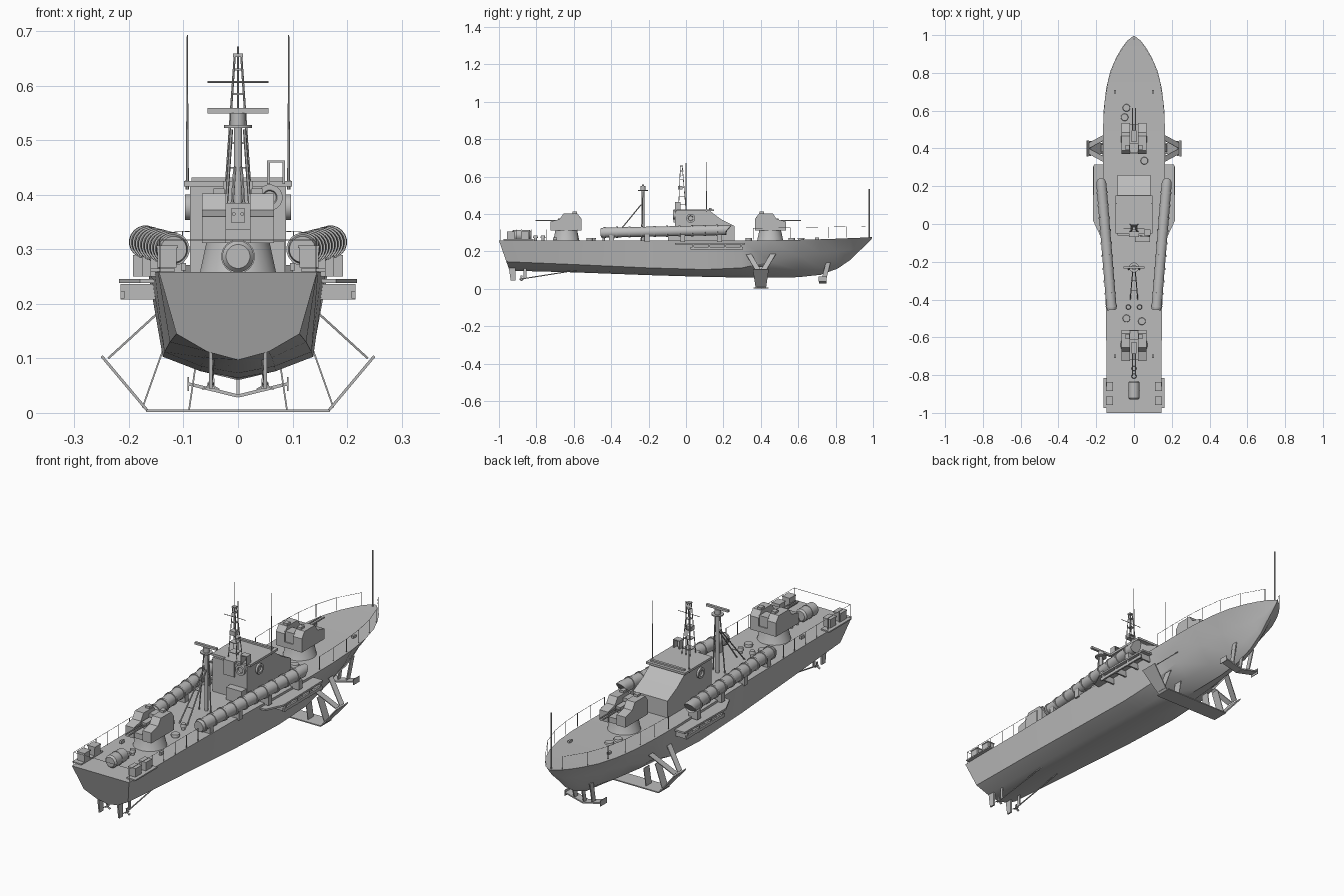
import bpy, bmesh, math
from mathutils import Vector

old = bpy.data.objects.get("Cube")
if old:
    bpy.data.objects.remove(old, do_unlink=True)

grey = bpy.data.materials.new("naval grey")
grey.use_nodes = True
grey.diffuse_color = (0.5, 0.5, 0.5, 1)
grey.node_tree.nodes["Principled BSDF"].inputs["Base Color"].default_value = (0.5, 0.5, 0.5, 1)
SIDES = (("left", 1), ("right", -1))


def make(name, verts, faces, smooth=False):
    mesh = bpy.data.meshes.new(name)
    mesh.from_pydata([tuple(v) for v in verts], [], faces)
    bm = bmesh.new()
    bm.from_mesh(mesh)
    bmesh.ops.recalc_face_normals(bm, faces=bm.faces)
    for f in bm.faces:
        f.smooth = smooth
    bm.to_mesh(mesh)
    bm.free()
    if smooth:
        mesh.set_sharp_from_angle(angle=math.radians(35))
    mesh.materials.append(grey)
    ob = bpy.data.objects.new(name, mesh)
    bpy.context.collection.objects.link(ob)
    return ob


def loft(name, rings, smooth=False):
    n, m = len(rings[0]), len(rings)
    verts = [v for ring in rings for v in ring]
    faces = [(k * n + i, k * n + (i + 1) % n, (k + 1) * n + (i + 1) % n, (k + 1) * n + i)
             for k in range(m - 1) for i in range(n)]
    faces += [tuple(range(n)), tuple(range((m - 1) * n, m * n))]
    return make(name, verts, faces, smooth)


def side_prism(name, profile, x0, x1):
    return loft(name, [[(x, y, z) for y, z in profile] for x in (x0, x1)])


def plan_prism(name, outline, z0, z1):
    return loft(name, [[(x, y, z) for x, y in outline] for z in (z0, z1)])


def box(name, c, s):
    x, y, z = (v / 2 for v in s)
    return plan_prism(name, [(c[0] - x, c[1] - y), (c[0] + x, c[1] - y),
                             (c[0] + x, c[1] + y), (c[0] - x, c[1] + y)], c[2] - z, c[2] + z)


def lathe(name, p, q, profile, n=16, shear=0.0):
    # profile holds (distance share, radius); shear slants the last ring
    p, q = Vector(p), Vector(q)
    axis = (q - p).normalized()
    u = axis.cross(Vector((1, 0, 0)) if abs(axis.z) > 0.9 else Vector((0, 0, 1))).normalized()
    v = u.cross(axis)
    rings = []
    for k, (t, r) in enumerate(profile):
        slant = shear if k == len(profile) - 1 else 0
        ring = []
        for i in range(n):
            a = math.tau * (i + 0.5) / n
            ring.append(p.lerp(q, t) + r * (u * math.cos(a) + v * math.sin(a))
                        + axis * slant * r * math.sin(a))
        rings.append(ring)
    return loft(name, rings, n > 6)


def rod(name, p, q, r=0.002, n=6):
    return lathe(name, p, q, [(0, r), (1, r)], n)


def strut(name, p, q, chord, thick, chord_end=None):
    # flat blade whose chord runs fore and aft
    p, q = Vector(p), Vector(q)
    w = Vector((0, 1, 0))
    nrm = (q - p).cross(w).normalized() * thick / 2
    rings = []
    for c, h in ((p, chord / 2), (q, (chord_end or chord) / 2)):
        rings.append([c - w * h - nrm, c + w * h - nrm, c + w * h + nrm, c - w * h + nrm])
    return loft(name, rings)


# Hull: y, deck half width, deck z, chine half width, chine z, keel z
STATIONS = [(-1, .145, .258, .113, .145, .097), (-.6, .147, .258, .125, .13, .088),
            (-.2, .153, .258, .135, .112, .073), (.1, .16, .258, .138, .103, .064),
            (.3, .165, .258, .138, .112, .06), (.45, .165, .259, .132, .145, .06),
            (.6, .161, .262, .116, .177, .062), (.72, .147, .265, .093, .19, .075),
            (.81, .125, .268, .066, .198, .108), (.88, .095, .271, .042, .207, .155),
            (.93, .066, .273, .022, .22, .205), (.97, .036, .275, .008, .25, .242),
            (.995, .004, .277, .002, .273, .27)]


def deck_half(y):
    for a, b in zip(STATIONS, STATIONS[1:]):
        if y <= b[0]:
            return a[1] + (b[1] - a[1]) * (y - a[0]) / (b[0] - a[0])
    return 0


rings = []
for y, dw, dz, cw, cz, kz in STATIONS:
    half = [(dw, dz), (cw, cz), (cw * .5, kz + (cz - kz) * .32)]
    loop = half + [(0, kz)] + [(-x, z) for x, z in reversed(half)]
    rake = 0.35 if y == -1 else 0
    rings.append([(x, y + (dz - z) * rake, z) for x, z in loop])
loft("hull", rings, True)

# Bridge house and roof
side_prism("bridge_house", [(-.06, .25), (-.06, .415), (.13, .415), (.19, .37), (.26, .335), (.26, .25)],
           -.088, .088)
box("bridge_roof", (0, .05, .42), (.198, .2, .01))
box("roof_coaming", (0, .13, .428), (.17, .012, .008))
box("mast_base", (0, -.03, .39), (.055, .075, .07))
box("rear_locker", (.045, -.075, .285), (.08, .04, .06))
for x in (.056, .084):
    box("roof_frame_post", (x, -.045, .44), (.005, .03, .04))
box("roof_frame_top", (.07, -.045, .461), (.033, .03, .004))
lathe("rear_lifebuoy", (.058, -.06, .395), (.058, -.069, .395), [(0, .018), (0, .024), (1, .024), (1, .014), (.3, .012)])
for side, s in SIDES:
    lathe(side + "_lifebuoy", (s * .088, .025, .377), (s * .097, .025, .377),
          [(0, .018), (0, .024), (1, .024), (1, .014), (.3, .012)])
    lathe(side + "_whip_antenna", (s * .093, .11, .41), (s * .093, .11, .693), [(0, .003), (.4, .002), (1, .001)], 6)


# Gun turrets
def turret(name, y0, d):
    lathe(name + "_pedestal", (0, y0, .25), (0, y0, .315), [(0, .076), (.15, .07), (1, .058)], 24)
    outline = [(-.08, .312), (-.08, .375), (-.06, .402), (.015, .402), (.035, .372), (.085, .36), (.085, .312)]
    cheek = [(y0 + d * u, z) for u, z in outline]
    for side, s in SIDES:
        side_prism(name + "_" + side + "_cheek", cheek, s * .022, s * .066)
        rod(name + "_" + side + "_barrel", (s * .008, y0, .365), (s * .008, y0 + d * .165, .365), .0035, 8)
        box(name + "_" + side + "_sight", (s * .035, y0 - d * .045, .406), (.02, .025, .012))
    box(name + "_floor", (0, y0, .325), (.05, .16, .025))
    box(name + "_back", (0, y0 - d * .05, .355), (.05, .05, .06))
    box(name + "_breech", (0, y0 + d * .015, .362), (.026, .06, .026))


turret("fore_turret", .45, 1)
turret("aft_turret", -.64, -1)

# Ribbed torpedo tubes with saddles, and the sponsons below them
ribs = [(0, .024)]
for k in range(10):
    t = .02 + k * .095
    ribs += [(t, .027), (t, .0305), (t + .014, .0305), (t + .014, .027)]
ribs += [(.95, .027), (.96, .024)]
for side, s in SIDES:
    a, b = Vector((s * .118, -.455, .3)), Vector((s * .176, .25, .315))
    lathe(side + "_torpedo_tube", a, b, ribs, 20, .9)
    for t in (.08, .35, .62, .9):
        c = a.lerp(b, t)
        box(side + "_tube_saddle", (c.x, c.y, .27), (.045, .025, .04))
    plan_prism(side + "_sponson", [(s * .13, .315), (s * .213, .315), (s * .218, .02),
                                  (s * .18, -.06), (s * .13, -.06)], .238, .246)
    box(side + "_sponson_rail", (s * .212, .165, .217), (.008, .28, .014))
    for y in (.04, .125, .21, .295):
        box(side + "_sponson_bracket", (s * .178, y, .222), (.076, .008, .028))

# Aft radar mast with braces
rod("radar_pole", (0, -.23, .25), (0, -.23, .55), .008, 12)
lathe("radar_platform", (0, -.23, .523), (0, -.23, .528), [(0, .026), (1, .026)])
rod("radar_hub", (0, -.23, .525), (0, -.23, .55), .014, 12)
box("radar_bar", (0, -.23, .554), (.112, .012, .01))
for side, s in SIDES:
    rod(side + "_radar_leg", (s * .03, -.24, .255), (s * .012, -.23, .52), .003)
    rod(side + "_radar_brace", (s * .02, -.4, .255), (s * .006, -.24, .45), .003)
for y, z in ((-.35, .316), (-.3, .377)):
    rod("brace_rung", (-.017, y, z), (.017, y, z), .002)

# Lattice mast above the bridge
for x in (-1, 1):
    for y in (-1, 1):
        rod("lattice_leg", (x * .022, -.02 + y * .02, .42), (x * .006, -.025 + y * .005, .655), .002)
for k in range(5):
    z = .45 + k * .045
    w = .02 - k * .003
    box("lattice_ring", (0, -.022, z), (2 * w, 2 * w, .003))
rod("top_pole", (0, 0, .42), (0, 0, .672), .002)
box("mast_cap", (0, -.025, .656), (.018, .016, .006))
rod("signal_yard", (-.056, -.022, .607), (.056, -.022, .607), .0015)
box("mast_lamp", (0, -.03, .54), (.028, .025, .02))

# Deck fittings
for x, y in ((-.04, .615), (-.05, .565), (.055, .335), (.042, -.515), (-.04, -.5)):
    lathe("deck_hatch", (x, y, .25), (x, y, .272), [(0, .017), (.7, .017), (.7, .02), (1, .018)])
for x, y in ((.03, -.44), (-.03, -.44), (0, -.765), (0, -.805)):
    lathe("deck_vent", (x, y, .25), (x, y, .285), [(0, .008), (.6, .008), (.6, .014), (1, .011)], 12)
for s in (-1, 1):
    for y in (.7, -.7):
        box("bollard", (s * .1, y, .268), (.01, .02, .014))
lathe("life_raft", (0, -.93, .287), (0, -.83, .287), [(0, .022), (.08, .029), (.48, .029), (.48, .031),
                                                    (.52, .031), (.52, .029), (.92, .029), (1, .022)], 20)
for side, s in SIDES:
    box(side + "_stern_shelf", (s * .138, -.895, .262), (.045, .16, .006))
    for y in (-.935, -.86):
        box(side + "_smoke_canister", (s * .13, y, .285), (.035, .042, .036))
        box(side + "_canister_lid", (s * .13, y, .305), (.039, .046, .005))

# Guard rails and bow staff
for side, s in SIDES:
    for y0, y1 in ((-.99, -.5), (.36, .96)):
        pts = [(s * (deck_half(y) - .002), y, .258 + max(0, y) * .018)
               for y in (y0 + (y1 - y0) * k / 6 for k in range(7))]
        for p in pts:
            rod(side + "_rail_post", p, (p[0], p[1], p[2] + .06), .0013, 4)
        for p, q in zip(pts, pts[1:]):
            rod(side + "_rail_wire", (p[0], p[1], p[2] + .059), (q[0], q[1], q[2] + .059), .0008, 4)
rod("stern_rail_wire", (-.143, -.99, .317), (.143, -.99, .317), .001, 4)
rod("bow_staff", (0, .98, .27), (0, .98, .533), .0035, 8)

# Main foil, bow foil, rudders and shafts
strut("main_foil", (-.168, .4, .004), (.168, .4, .004), .08, .005)
strut("bow_foil_keel_strut", (0, .735, .032), (0, .755, .12), .02, .005)
for side, s in SIDES:
    strut(side + "_foil_wing", (s * .166, .4, .004), (s * .25, .4, .104), .055, .005, .085)
    strut(side + "_fore_strut", (s * .145, .465, .185), (s * .238, .415, .1), .03, .004)
    strut(side + "_aft_strut", (s * .145, .335, .185), (s * .238, .385, .1), .03, .004)
    strut(side + "_chine_strut", (s * .136, .4, .12), (s * .175, .4, .01), .04, .003)
    strut(side + "_inner_strut", (s * .078, .4, .085), (s * .09, .4, .004), .04, .003)
    strut(side + "_bow_foil", (0, .73, .031), (s * .09, .73, .053), .04, .006)
    box(side + "_bow_foil_plate", (s * .091, .73, .053), (.003, .045, .026))
    strut(side + "_bow_strut", (s * .045, .735, .042), (s * .05, .76, .14), .025, .005)
    strut(side + "_rudder", (s * .05, -.925, .045), (s * .05, -.93, .115), .025, .007, .035)
    rod(side + "_propeller_shaft", (s * .05, -.885, .052), (s * .045, -.58, .1), .003, 8)
    strut(side + "_shaft_bracket", (s * .05, -.86, .055), (s * .05, -.86, .11), .015, .004)
    lathe(side + "_propeller_hub", (s * .05, -.89, .051), (s * .05, -.87, .053), [(0, .003), (1, .006)], 8)
    for k in range(3):
        ang = math.tau * k / 3 + math.pi / 2
        strut(side + "_propeller_blade", (s * .05, -.88, .052),
              (s * .05 + .018 * math.cos(ang), -.88, .052 + .018 * math.sin(ang)), .006, .003, .012)
